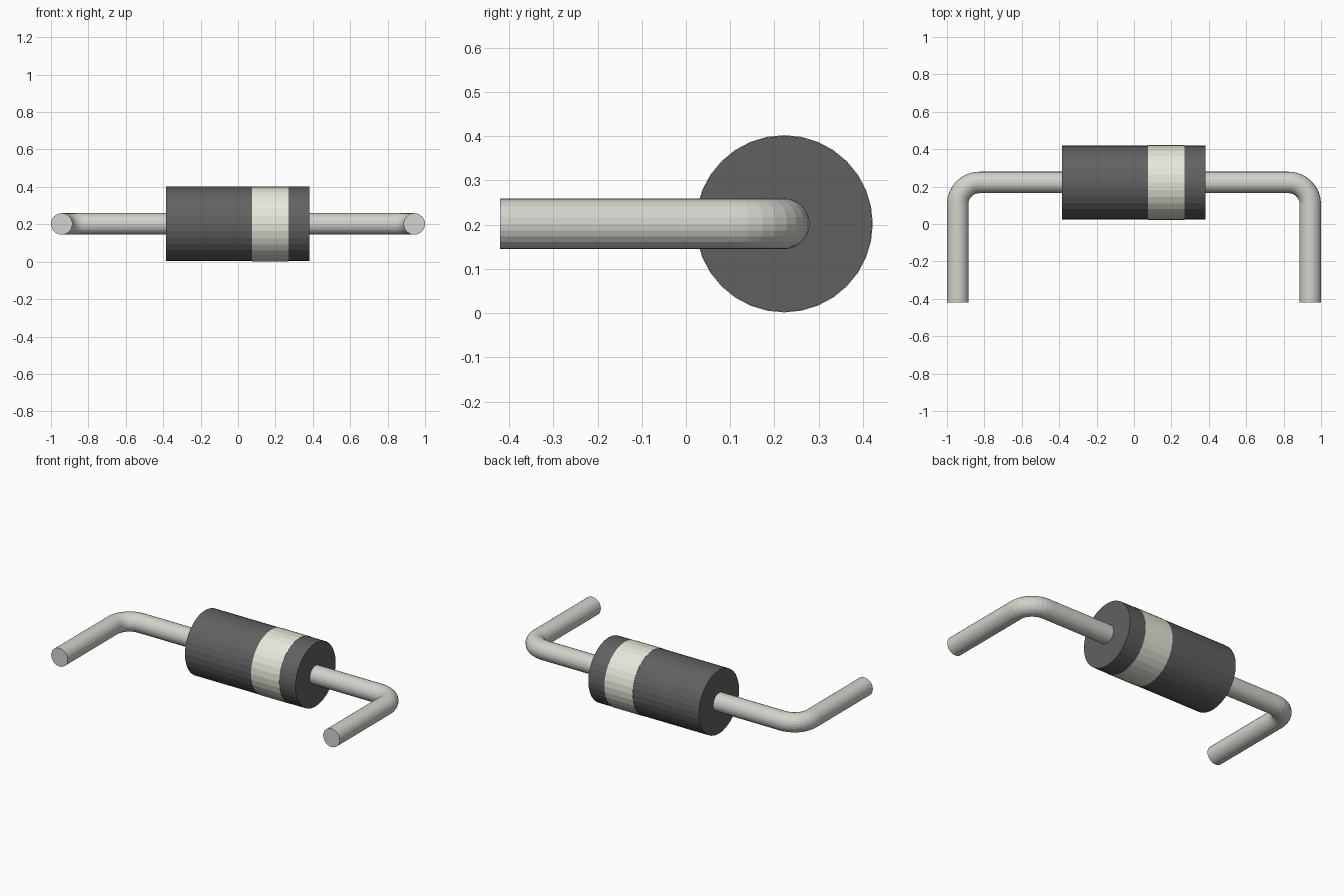
import bpy, bmesh
from math import pi, sin, cos
from mathutils import Vector

if "Cube" in bpy.data.objects:
    bpy.data.objects.remove(bpy.data.objects["Cube"])

AXIS_Y, AXIS_Z = 0.222, 0.202
WIRE_R, BEND_R = 0.0575, 0.115


def material(name, rgb):
    m = bpy.data.materials.new(name)
    m.diffuse_color = (*rgb, 1)
    m.use_nodes = True
    m.node_tree.nodes["Principled BSDF"].inputs["Base Color"].default_value = m.diffuse_color
    return m


def add_object(name, bm, mat):
    bmesh.ops.recalc_face_normals(bm, faces=bm.faces)
    me = bpy.data.meshes.new(name)
    bm.to_mesh(me)
    bm.free()
    me.materials.append(mat)
    ob = bpy.data.objects.new(name, me)
    bpy.context.collection.objects.link(ob)
    return ob


def sweep(name, path, radius, sides, mat):
    """Round tube along (point, direction) pairs lying in a horizontal plane."""
    bm = bmesh.new()
    up = Vector((0, 0, 1))
    rings = []
    for p, d in path:
        side = Vector(d).cross(up)
        rings.append([bm.verts.new(Vector(p) + radius * (cos(a) * side + sin(a) * up))
                      for a in (2 * pi * i / sides for i in range(sides))])
    for r0, r1 in zip(rings, rings[1:]):
        for i in range(sides):
            j = (i + 1) % sides
            bm.faces.new((r0[i], r0[j], r1[j], r1[i]))
    bm.faces.new(rings[0])
    bm.faces.new(rings[-1])
    return add_object(name, bm, mat)


def along_x(x0, x1):
    return [((x, AXIS_Y, AXIS_Z), (1, 0, 0)) for x in (x0, x1)]


dark = material("dark_casing", (0.12, 0.12, 0.12))
cream = material("cream_band", (0.80, 0.80, 0.70))
metal = material("lead_metal", (0.65, 0.65, 0.61))

# Casing and the slightly proud polarity band
sweep("body", along_x(-0.384, 0.382), 0.199, 32, dark)
sweep("polarity_band", along_x(0.075, 0.27), 0.2005, 32, cream)

# Bent lead: straight out of the casing, quarter bend, straight to the front
cx, cy = 1 - WIRE_R - BEND_R, AXIS_Y - BEND_R
path = [((0.37, AXIS_Y, AXIS_Z), (1, 0, 0))]
for i in range(9):
    a = pi / 2 * i / 8
    path.append(((cx + BEND_R * sin(a), cy + BEND_R * cos(a), AXIS_Z),
                 (cos(a), -sin(a), 0)))
path.append(((1 - WIRE_R, -0.421, AXIS_Z), (0, -1, 0)))
leads = sweep("wire_leads", path, WIRE_R, 24, metal)
leads.modifiers.new("Mirror", "MIRROR").use_axis = (True, False, False)
